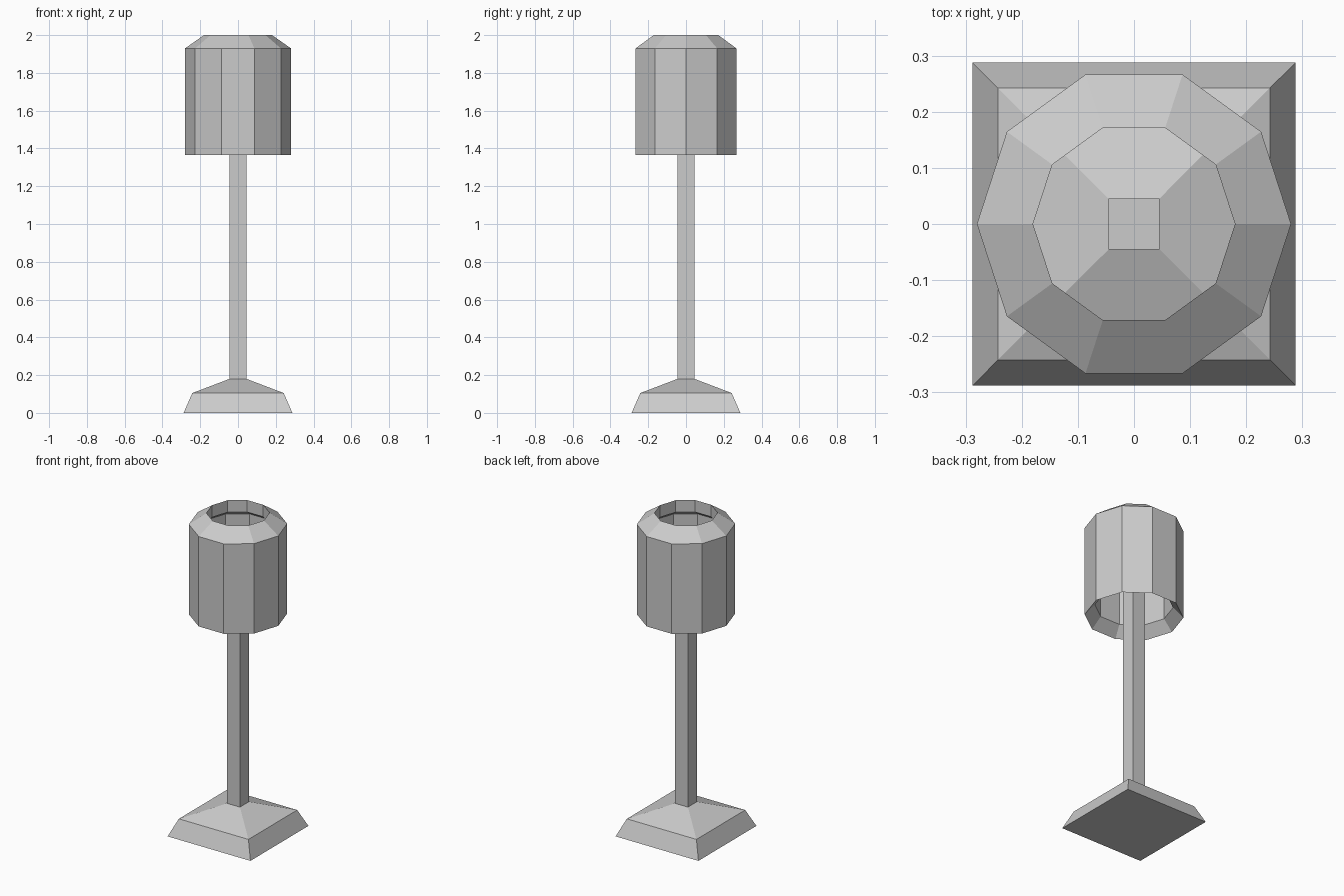
import bpy, bmesh, math

if "Cube" in bpy.data.objects:
    bpy.data.objects.remove(bpy.data.objects["Cube"])


def loft(name, profile, sides, turn=0.0, cap=False, closed=False):
    """Stack regular polygon rings given as (radius, z) and skin them."""
    bm = bmesh.new()
    rings = []
    for r, z in profile:
        rings.append([bm.verts.new((r * math.cos(turn + math.tau * i / sides),
                                    r * math.sin(turn + math.tau * i / sides), z))
                      for i in range(sides)])
    pairs = list(zip(rings, rings[1:]))
    if closed:
        pairs.append((rings[-1], rings[0]))
    for a, b in pairs:
        for i in range(sides):
            j = (i + 1) % sides
            bm.faces.new((a[i], a[j], b[j], b[i]))
    if cap:
        bm.faces.new(rings[0][::-1])
        bm.faces.new(rings[-1])
    bmesh.ops.recalc_face_normals(bm, faces=bm.faces)
    mesh = bpy.data.meshes.new(name)
    bm.to_mesh(mesh)
    bm.free()
    obj = bpy.data.objects.new(name, mesh)
    bpy.context.collection.objects.link(obj)
    return obj


R2 = math.sqrt(2)  # half-width to corner radius of a square

# Square stepped foot running into the square pole
loft("base_and_pole",
     [(h * R2, z) for h, z in ((0.288, 0), (0.242, 0.105), (0.045, 0.18), (0.045, 1.68))],
     4, math.pi / 4, cap=True)

# Ten-sided hollow shade, open at the top and bottom
loft("lamp_shade",
     [(0.28, 1.365), (0.28, 1.93), (0.18, 2.0),
      (0.18, 1.925), (0.222, 1.895), (0.222, 1.43)],
     10, closed=True)
